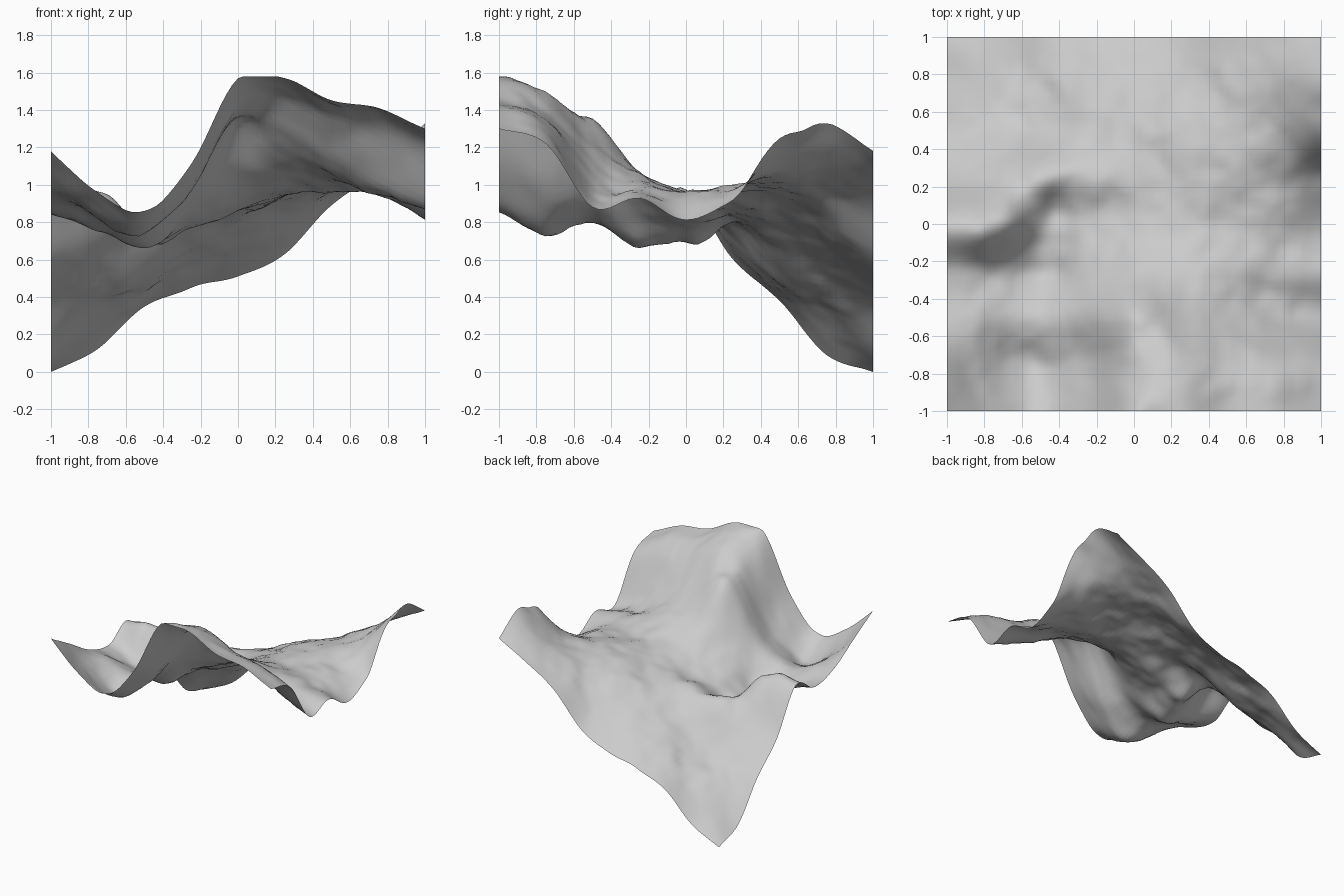
import bpy, bmesh, math
from mathutils import Vector, noise

# Heights on a coarse grid: rows run front to back, columns left to right, 0.25 apart
H = [
    [1.18, .96, .85, 1.11, 1.57, 1.57, 1.45, 1.41, 1.30],
    [1.04, .82, .74, .98, 1.42, 1.49, 1.38, 1.33, 1.22],
    [.90, .84, .82, 1.00, 1.35, 1.24, 1.12, 1.00, .88],
    [.84, .76, .67, .84, 1.05, 1.07, 1.02, .98, .93],
    [.95, .95, .72, .77, .88, .95, .97, .94, .81],
    [.60, .69, .79, .81, .86, .94, 1.00, .98, .94],
    [.38, .45, .53, .68, .81, .93, .99, 1.05, 1.25],
    [.09, .29, .43, .58, .69, .80, .97, 1.09, 1.33],
    [.00, .12, .35, .44, .51, .63, .89, 1.05, 1.18],
]
# Local details: x, y, height change, radius
BUMPS = [(-.64, .03, .05, .09), (-.40, .10, -.06, .10), (-.85, -.05, .015, .07),
         (.05, -.62, -.03, .09), (.97, .28, -.03, .08), (1, .62, -.03, .07),
         (.12, .38, -.015, .08), (.42, .30, -.015, .09), (.70, -.38, -.02, .10),
         (-.5, -1, .01, .06), (-.2, 1, .015, .1)]
N = 64


def spline(p, t):
    """Smooth curve through evenly spaced values, t in 0..len-1."""
    i = min(int(t), len(p) - 2)
    f = t - i
    b, c = p[i], p[i + 1]
    a = p[i - 1] if i > 0 else 2 * b - c
    d = p[i + 2] if i + 2 < len(p) else 2 * c - b
    return b + .5 * f * (c - a + f * (2*a - 5*b + 4*c - d + f * (3*(b - c) + d - a)))


def height(x, y):
    u, v = (x + 1) * 4, (y + 1) * 4
    z = spline([spline(row, u) for row in H], v)
    for bx, by, dz, r in BUMPS:
        z += dz * math.exp(-((x - bx) ** 2 + (y - by) ** 2) / (r * r))
    # fine roughness, fading out towards the border
    fade = min(1, 5 * (1 - max(abs(x), abs(y))) + .2)
    z += .022 * fade * noise.fractal(Vector((x * 5 + 3.3, y * 5 + 1.7, .5)), 1.0, 2.0, 3)
    return min(max(z, 0), 1.58)


# Terrain sheet
bm = bmesh.new()
bmesh.ops.create_grid(bm, x_segments=N, y_segments=N, size=1)
for v in bm.verts:
    v.co.z = height(v.co.x, v.co.y)
for f in bm.faces:
    f.smooth = True
mesh = bpy.data.meshes.new("terrain")
bm.to_mesh(mesh)
bm.free()
bpy.context.collection.objects.link(bpy.data.objects.new("terrain", mesh))
